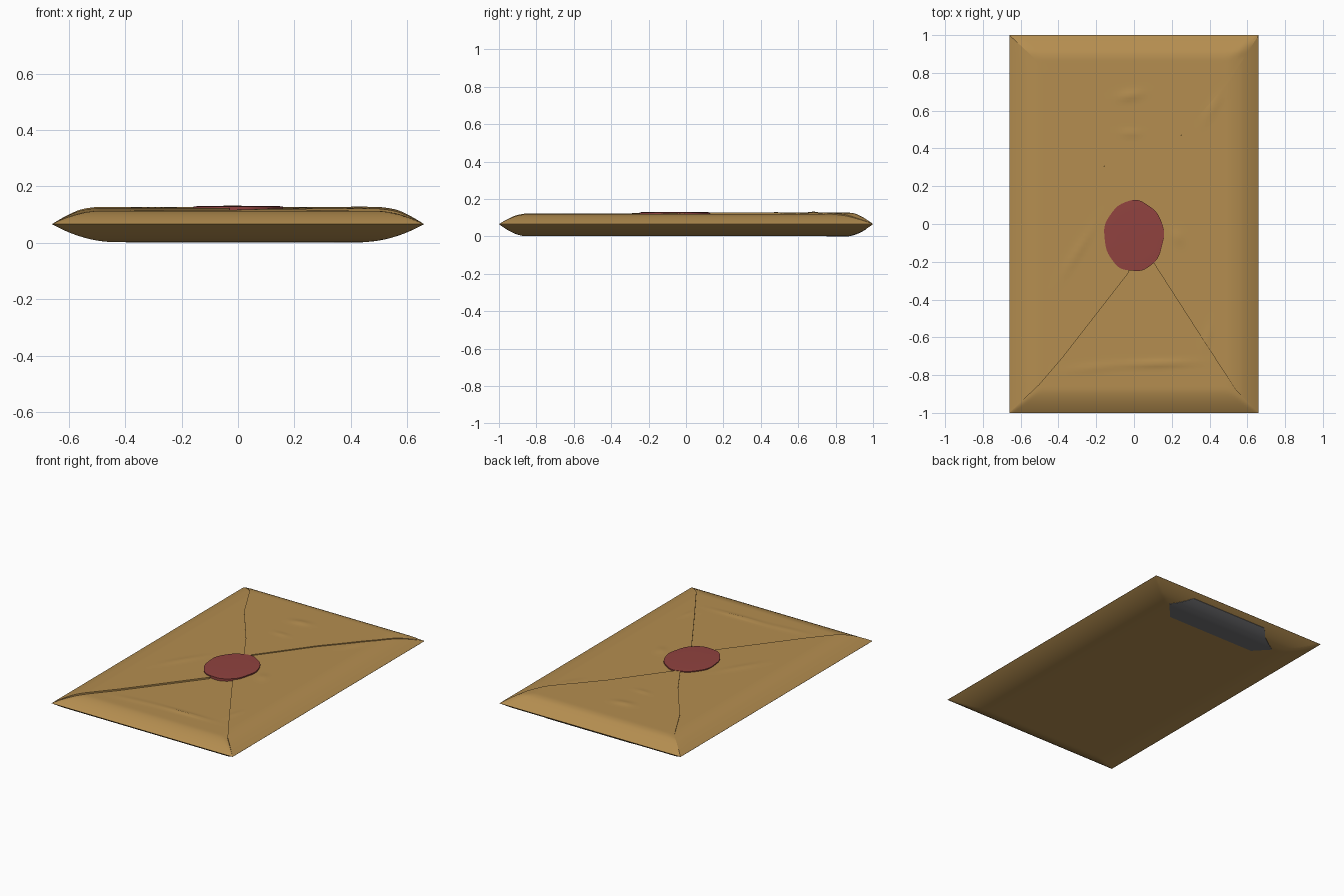
import bpy, bmesh, math

if "Cube" in bpy.data.objects:
    bpy.data.objects.remove(bpy.data.objects["Cube"])

HX, HY, MID = 0.66, 1.0, 0.066


def material(name, col):
    m = bpy.data.materials.new(name)
    m.diffuse_color = (*col, 1)
    m.use_nodes = True
    m.node_tree.nodes["Principled BSDF"].inputs["Base Color"].default_value = m.diffuse_color
    return m


PAPER = material("manila paper", (0.46, 0.27, 0.08))
WAX = material("red wax", (0.28, 0.055, 0.05))
GREY = material("dark grey", (0.17, 0.17, 0.18))


def ease(d, w, p):
    return 1 - (1 - max(0, min(1, d / w))) ** p


# paper wrinkles: x, y, half length, half width, angle, height
WRINKLES = [(0.12, -0.74, 0.17, 0.014, 0.03, 0.007), (-0.2, -0.76, 0.14, 0.02, 0.1, 0.003),
            (-0.02, 0.68, 0.06, 0.025, 0.2, 0.006), (-0.02, 0.48, 0.05, 0.015, 0, 0.004),
            (-0.3, -0.15, 0.14, 0.02, 1.0, 0.004), (0.23, -0.07, 0.04, 0.03, 2.2, 0.004),
            (0.42, 0.62, 0.08, 0.02, 1.0, 0.004), (0.39, -0.6, 0.06, 0.015, 1.3, 0.003)]


def top(x, y):
    dx, dy = HX - abs(x), HY - abs(y)
    z = MID + 0.047 * min(ease(dx, 0.17, 1.8), ease(dy, 0.13, 1.7))
    for cx, cy, l, w, a, h in WRINKLES:
        u = (x - cx) * math.cos(a) + (y - cy) * math.sin(a)
        v = (y - cy) * math.cos(a) - (x - cx) * math.sin(a)
        z += h * math.exp(-(u / l) ** 2 - (v / w) ** 2)
    return z


def bottom(x, y):
    dx, dy = HX - abs(x), HY - abs(y)
    return MID - 0.064 * min(ease(dx, 0.23, 2.0), ease(dy, 0.14, 1.7))


def add_grid(bm, rows):
    vs = [[bm.verts.new(p) for p in r] for r in rows]
    for a, b in zip(vs, vs[1:]):
        for i in range(len(a) - 1):
            bm.faces.new((a[i], a[i + 1], b[i + 1], b[i]))


def finish(bm, name, mat):
    me = bpy.data.meshes.new(name)
    bm.to_mesh(me)
    bm.free()
    ob = bpy.data.objects.new(name, me)
    bpy.context.collection.objects.link(ob)
    me.materials.append(mat)
    bpy.ops.object.select_all(action='DESELECT')
    bpy.context.view_layer.objects.active = ob
    ob.select_set(True)
    bpy.ops.object.shade_smooth_by_angle(angle=math.radians(35))
    return ob


def face_way(bm, sign):
    bmesh.ops.remove_doubles(bm, verts=bm.verts, dist=1e-5)
    bmesh.ops.recalc_face_normals(bm, faces=bm.faces)
    if sum(f.normal.z * f.calc_area() for f in bm.faces) * sign < 0:
        bmesh.ops.reverse_faces(bm, faces=bm.faces)


def skirt(bm, zfun):
    """Drop a thin wall from the rim of a sheet."""
    edges = [e for e in bm.edges if e.is_boundary]
    new = bmesh.ops.extrude_edge_only(bm, edges=edges)["geom"]
    for v in new:
        if isinstance(v, bmesh.types.BMVert):
            v.co.z = zfun(v.co.x, v.co.y)


# envelope body: pillow with a sharp rim, denser towards the edges
def spaced(n, half):
    return [half * (0.5 * t + 0.5 * math.sin(t * math.pi / 2))
            for t in (2 * i / n - 1 for i in range(n + 1))]


xs, ys = spaced(70, HX), spaced(110, HY)
bm = bmesh.new()
add_grid(bm, [[(x, y, top(x, y)) for x in xs] for y in ys])
add_grid(bm, [[(x, y, bottom(x, y)) for x in xs] for y in ys])
bmesh.ops.remove_doubles(bm, verts=bm.verts, dist=1e-5)
bmesh.ops.recalc_face_normals(bm, faces=bm.faces)
finish(bm, "envelope_body", PAPER)

# seams running from the corners to the seal
TL = [(-0.66, 1), (-0.53, 0.88), (-0.39, 0.62), (-0.16, 0.31), (-0.03, 0.1)]
TR = [(0.66, 1), (0.5, 0.75), (0.25, 0.47), (0.1, 0.27), (-0.03, 0.1)]
BL = [(-0.66, -1), (-0.5, -0.85), (-0.38, -0.71), (-0.03, -0.26)]
BR = [(0.66, -1), (0.54, -0.88), (0.37, -0.62), (0.1, -0.2), (-0.03, -0.2)]


def along(seam, t, axis):
    """Other coordinate of the seam where coordinate `axis` equals t."""
    for a, b in zip(seam, seam[1:]):
        lo, hi = sorted((a[axis], b[axis]))
        if lo - 1e-6 <= t <= hi + 1e-6 and hi > lo:
            k = (t - a[axis]) / (b[axis] - a[axis])
            return a[1 - axis] + k * (b[1 - axis] - a[1 - axis])
    return seam[-1][1 - axis]


def flap(name, s1, s2, axis, start, end, lift, n=60, m=40):
    rows = []
    for i in range(n + 1):
        t = start + (end - start) * (i / n) ** 1.3
        a, b = along(s1, t, axis), along(s2, t, axis)
        row = []
        for j in range(m + 1):
            s = a + (b - a) * j / m
            x, y = (t, s) if axis == 0 else (s, t)
            fade = min(1, min(HX - abs(x), HY - abs(y)) / 0.09)
            row.append((x, y, top(x, y) + lift * fade))
        rows.append(row)
    bm = bmesh.new()
    add_grid(bm, rows)
    face_way(bm, 1)
    skirt(bm, lambda x, y: top(x, y) - 0.001)
    finish(bm, name, PAPER)


flap("right_flap", TR, BR, 0, 0.66, -0.03, 0.008)
flap("left_flap", TL, BL, 0, -0.66, -0.03, 0.010)
flap("top_flap", TL, TR, 1, 1.0, 0.1, 0.014)

# wax seal: thin, slightly uneven oval
bm = bmesh.new()
rows = []
for r in (0, 0.35, 0.7, 0.93, 1):
    row = []
    for i in range(73):
        a = math.tau * i / 72
        w = r * (1 + 0.012 * math.sin(5 * a) + 0.01 * math.sin(9 * a + 1))
        row.append((0.158 * w * math.cos(a), -0.063 + 0.188 * w * math.sin(a),
                    0.131 - 0.002 * r ** 4))
    rows.append(row)
add_grid(bm, rows)
face_way(bm, 1)
skirt(bm, lambda x, y: 0.112)
finish(bm, "wax_seal", WAX)

# dark strip on the underside, following the paper
LEFT = [(-0.31, 0.75), (-0.40, 0.845), (-0.28, 0.92), (-0.24, 0.965)]
RIGHT = [(0.34, 0.75), (0.445, 0.87), (0.33, 0.965)]
bm = bmesh.new()
rows = []
for i in range(21):
    y = 0.75 + 0.215 * i / 20
    a, b = along(LEFT, y, 1), along(RIGHT, y, 1)
    rows.append([(a + (b - a) * j / 24, y, bottom(a + (b - a) * j / 24, y) - 0.002)
                 for j in range(25)])
add_grid(bm, rows)
face_way(bm, -1)
skirt(bm, lambda x, y: bottom(x, y) + 0.001)
finish(bm, "underside_strip", GREY)
